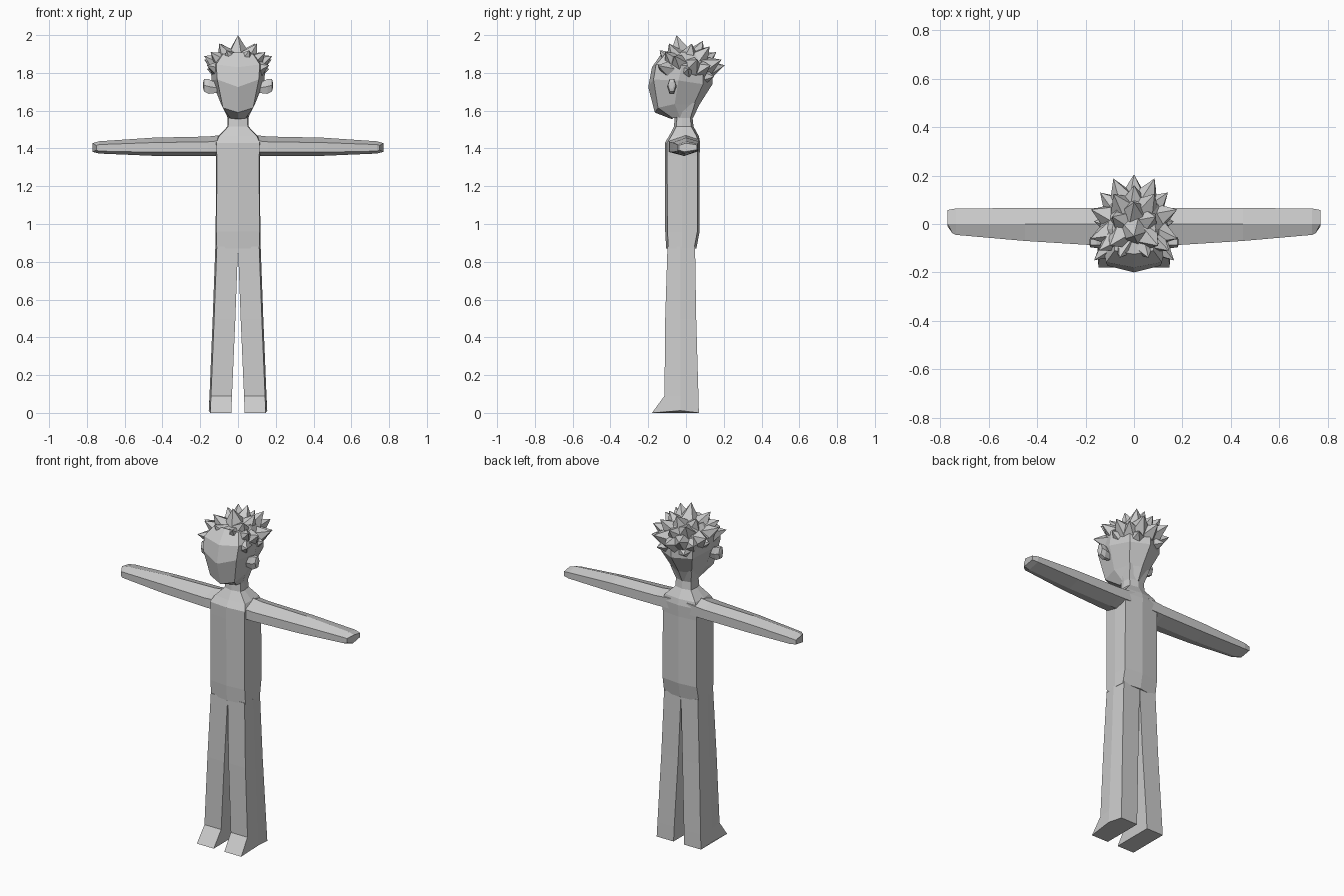
import bpy, bmesh, math
from mathutils import Vector

grey = bpy.data.materials.new("plain_grey")
grey.diffuse_color = (0.6, 0.6, 0.6, 1)


def finish(bm, name, mirror=False):
    bmesh.ops.recalc_face_normals(bm, faces=bm.faces)
    me = bpy.data.meshes.new(name)
    bm.to_mesh(me)
    bm.free()
    me.materials.append(grey)
    ob = bpy.data.objects.new(name, me)
    bpy.context.collection.objects.link(ob)
    if mirror:
        ob.modifiers.new("mirror", 'MIRROR')
    return ob


def loft(name, rings, mirror=False):
    """Skin a stack of equal-sized rings and cap both ends."""
    bm = bmesh.new()
    vs = [[bm.verts.new(p) for p in r] for r in rings]
    n = len(vs[0])
    for a, b in zip(vs, vs[1:]):
        for i in range(n):
            j = (i + 1) % n
            bm.faces.new((a[i], a[j], b[j], b[i]))
    bm.faces.new(vs[0])
    bm.faces.new(vs[-1])
    return finish(bm, name, mirror)


def symmetric(half):
    """Complete a ring given its right half, from front centre to back centre."""
    return half + [(-x, y, z) for x, y, z in reversed(half[1:-1])]


# Torso and neck: front and back ridges, corners and a side point
def body_ring(z, w, front, back, side=0.005, flat=0.012):
    return symmetric([(0, front, z), (w, front + flat, z), (w + side, -0.02, z),
                      (w, back - flat, z), (0, back, z)])


loft("torso", [
    body_ring(0.87, 0.115, -0.105, 0.055),
    body_ring(0.96, 0.113, -0.11, 0.072),
    body_ring(1.36, 0.112, -0.112, 0.072),
    body_ring(1.43, 0.115, -0.112, 0.075),
    body_ring(1.465, 0.10, -0.09, 0.068),
    body_ring(1.515, 0.052, -0.064, 0.04),
    body_ring(1.56, 0.05, -0.06, 0.035),
    body_ring(1.64, 0.07, -0.07, 0.06),
])


# Legs with wedge-shaped feet
def leg_ring(z, xi, xo, front, back, drop=0.0):
    return [(xi, front, z), (xo - 0.008, front, z), (xo, -0.03, z + drop),
            (xo - 0.008, back, z), (xi, back, z)]


loft("leg", [
    leg_ring(0.0, 0.035, 0.155, -0.18, 0.068, 0.012),
    leg_ring(0.09, 0.032, 0.151, -0.114, 0.066),
    leg_ring(0.50, 0.014, 0.134, -0.11, 0.054),
    leg_ring(0.88, 0.0, 0.12, -0.098, 0.048),
], mirror=True)


# Arms: flattened six-sided tubes ending in a mitten
def arm_ring(x, yf, yb, top, bottom, skew=0.0):
    h = top - bottom
    return [(x, 0, top), (x - skew, yf, top - h * 0.27), (x - skew, yf, bottom + h * 0.2),
            (x, -0.01, bottom), (x, yb, bottom + h * 0.25), (x, yb, top - h * 0.2)]


loft("arm", [
    arm_ring(0.05, -0.09, 0.066, 1.475, 1.36),
    arm_ring(0.16, -0.088, 0.066, 1.463, 1.36),
    arm_ring(0.45, -0.07, 0.066, 1.457, 1.361),
    arm_ring(0.735, -0.045, 0.064, 1.438, 1.373),
    arm_ring(0.77, -0.038, 0.058, 1.428, 1.382, 0.02),
], mirror=True)

# Head: chin, jaw, brow and crown rings
head = [
    # front y, front z, cheek (x, y, z), side (x, y, z), rear (x, y, z), back (y, z)
    (-0.075, 1.555, (0.04, -0.07, 1.56), (0.052, -0.03, 1.56), (0.04, 0.02, 1.56), (0.037, 1.56)),
    (-0.165, 1.59, (0.08, -0.148, 1.615), (0.09, -0.06, 1.635), (0.065, 0.04, 1.63), (0.07, 1.63)),
    (-0.20, 1.725, (0.11, -0.172, 1.765), (0.14, -0.04, 1.76), (0.105, 0.09, 1.74), (0.14, 1.74)),
    (-0.18, 1.83, (0.115, -0.158, 1.845), (0.145, -0.02, 1.84), (0.105, 0.09, 1.84), (0.14, 1.84)),
    (-0.125, 1.91, (0.08, -0.11, 1.90), (0.09, -0.02, 1.91), (0.07, 0.06, 1.91), (0.09, 1.91)),
]
loft("head", [symmetric([(0, fy, fz), c, s, r, (0, b[0], b[1])])
              for fy, fz, c, s, r, b in head])

# Ears
loft("ear", [
    [(x, -0.075 + r * 0.55 * math.cos(a), z + r * math.sin(a))
     for a in (i * math.tau / 6 for i in range(6))]
    for x, r, z in ((0.11, 0.03, 1.72), (0.155, 0.045, 1.728), (0.18, 0.038, 1.735), (0.184, 0.02, 1.735))
], mirror=True)

# Hair: a dome of broad five-sided spikes, each rising from inside the skull
tips = [(0, -0.05, 2.0), (0, 0.09, 1.97), (0, 0.205, 1.84), (0, 0.16, 1.91),
        (0.06, -0.14, 1.92), (0.10, -0.09, 1.955), (0.09, 0.03, 1.955), (0.145, -0.11, 1.91),
        (0.165, -0.15, 1.84), (0.18, -0.06, 1.89), (0.178, 0.06, 1.87),
        (0.085, 0.125, 1.94), (0.085, 0.188, 1.87), (0.14, 0.13, 1.84), (0.09, 0.15, 1.78),
        (0.165, 0.01, 1.82)]
centre = Vector((0, -0.005, 1.79))
bm = bmesh.new()
for tip in tips:
    for sx in ((1, -1) if tip[0] else (1,)):
        t = Vector((tip[0] * sx, tip[1], tip[2]))
        d = t - centre
        rot = d.to_track_quat('Z', 'Y')
        ring = [bm.verts.new(centre + d * 0.5 + rot @ Vector(
            (0.066 * math.cos(i * math.tau / 5), 0.066 * math.sin(i * math.tau / 5), 0)))
            for i in range(5)]
        peak = bm.verts.new(t)
        bm.faces.new(ring)
        for i in range(5):
            bm.faces.new((ring[i], ring[(i + 1) % 5], peak))
finish(bm, "hair_spikes")
